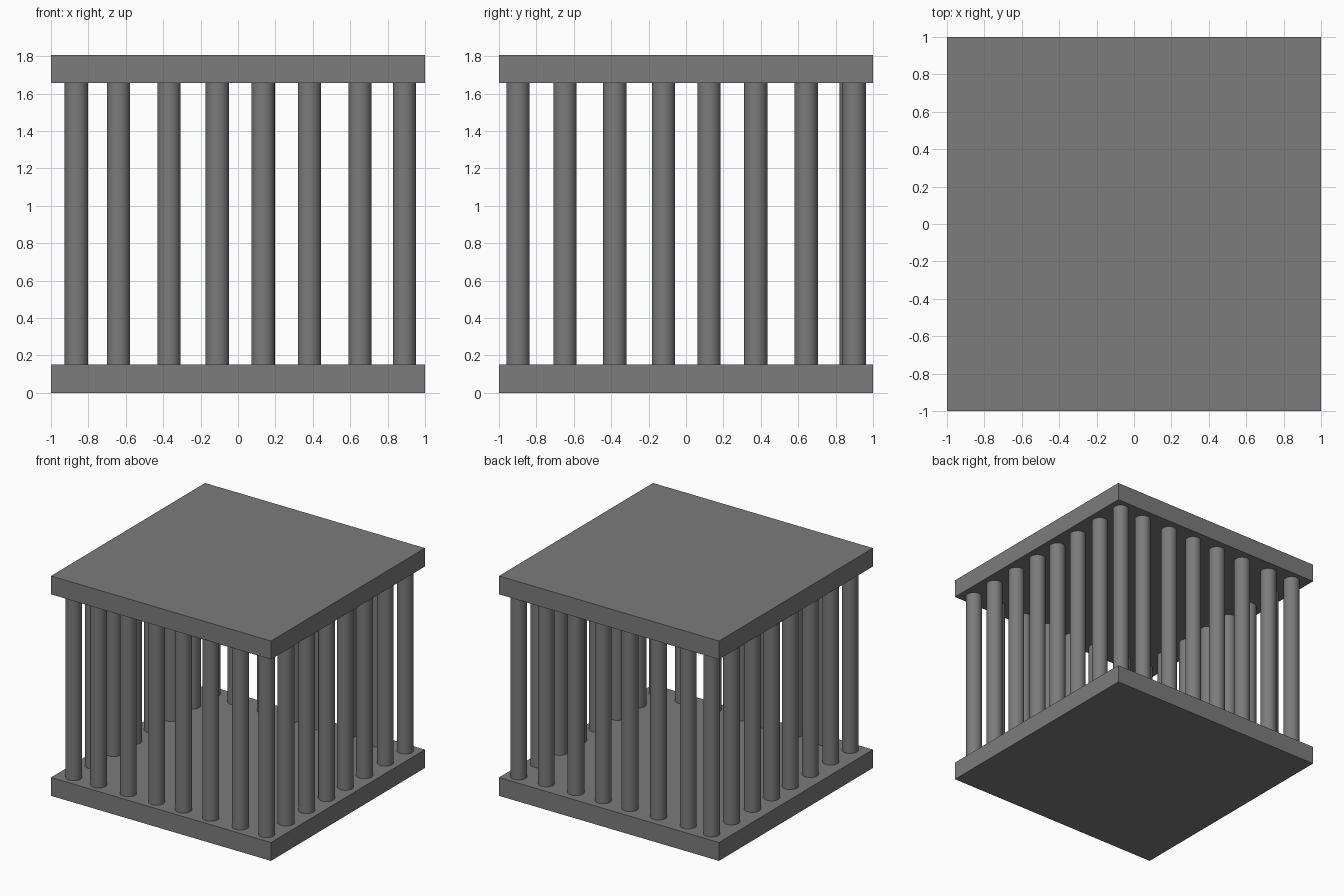
import bpy

if "Cube" in bpy.data.objects:
    bpy.data.objects.remove(bpy.data.objects["Cube"])

T = 0.151          # plate thickness
H = 1.807          # total height
R = 0.0625         # bar radius

# dark iron grey
iron = bpy.data.materials.new("dark_grey")
iron.diffuse_color = (0.2, 0.2, 0.2, 1)
iron.use_nodes = True
iron.node_tree.nodes["Principled BSDF"].inputs["Base Color"].default_value = iron.diffuse_color


def finish(name):
    ob = bpy.context.object
    ob.name = name
    ob.data.materials.append(iron)
    return ob


def plate(name, z):
    bpy.ops.mesh.primitive_cube_add(size=1, location=(0, 0, z))
    finish(name).scale = (2, 2, T)
    bpy.ops.object.transform_apply(location=False, rotation=False, scale=True)


def bar(name, x, y):
    bpy.ops.mesh.primitive_cylinder_add(vertices=32, radius=R, depth=H - 2 * T,
                                        location=(x, y, H / 2))
    finish(name)
    bpy.ops.object.shade_smooth_by_angle()


# floor and roof slabs
plate("base_plate", T / 2)
plate("top_plate", H - T / 2)

# slightly uneven bar spacing along each side
xs = [-0.864, -0.639, -0.369, -0.11, 0.134, 0.382, 0.652, 0.89]
ys = [-0.647, -0.38, -0.12, 0.123, 0.372, 0.642]

# front and back rows, including the corners
for i, x in enumerate(xs):
    bar(f"front_bar_{i}", x, -0.898)
    bar(f"back_bar_{i}", x, 0.90 if i in (0, 7) else 0.884)

# left and right rows between the corners
for i, y in enumerate(ys):
    bar(f"left_bar_{i}", xs[0], y)
    bar(f"right_bar_{i}", xs[-1], y)
